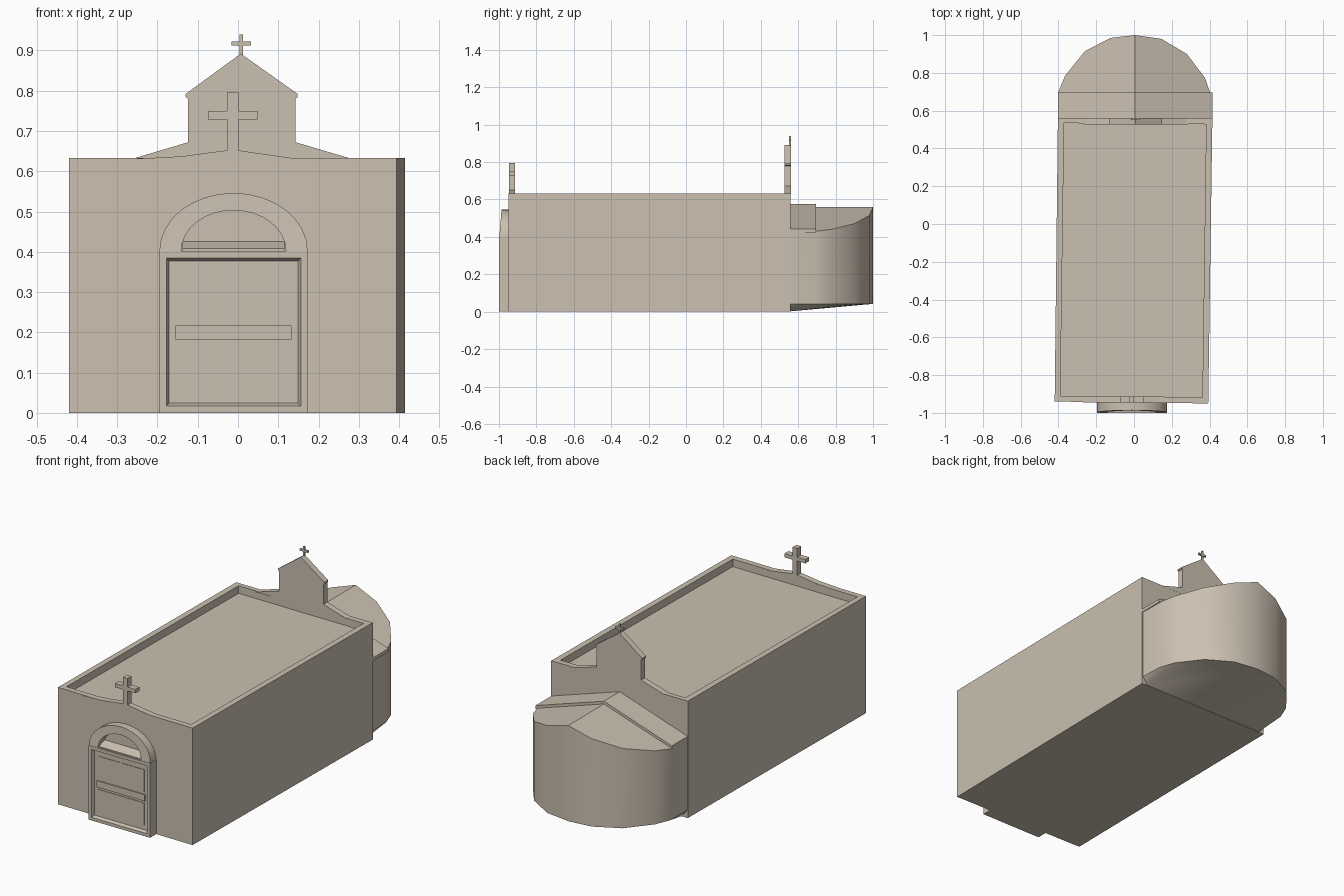
import bpy, bmesh, math

if "Cube" in bpy.data.objects:
    bpy.data.objects.remove(bpy.data.objects["Cube"])

stone = bpy.data.materials.new("warm_stone")
stone.diffuse_color = (0.60, 0.53, 0.44, 1)
stone.use_nodes = True
stone.node_tree.nodes["Principled BSDF"].inputs["Base Color"].default_value = stone.diffuse_color


def make(name, verts, faces, smooth=False):
    me = bpy.data.meshes.new(name)
    me.from_pydata(verts, [], faces)
    bm = bmesh.new()
    bm.from_mesh(me)
    bmesh.ops.recalc_face_normals(bm, faces=bm.faces)
    bm.to_mesh(me)
    bm.free()
    me.materials.append(stone)
    ob = bpy.data.objects.new(name, me)
    bpy.context.collection.objects.link(ob)
    if smooth:
        bpy.ops.object.select_all(action='DESELECT')
        ob.select_set(True)
        bpy.context.view_layer.objects.active = ob
        bpy.ops.object.shade_smooth_by_angle(angle=math.radians(35))
    return ob


def loft(name, rings, smooth=False, closed=False):
    """Join rings of equal length; cap the ends, or close the loop."""
    n = len(rings[0])
    verts = [p for r in rings for p in r]
    faces = []
    for k in range(len(rings) if closed else len(rings) - 1):
        a, b = k * n, ((k + 1) % len(rings)) * n
        faces += [(a + i, a + (i + 1) % n, b + (i + 1) % n, b + i) for i in range(n)]
    if not closed:
        faces += [tuple(range(n)), tuple(range(len(verts) - n, len(verts)))]
    return make(name, verts, faces, smooth)


def prism(name, profile, y0, y1, smooth=False):
    """Extrude an x-z profile along y."""
    return loft(name, [[(x, y, z) for x, z in profile] for y in (y0, y1)], smooth)


def cross(name, cx, half, arm, z0, z1, a0, a1, y0, y1):
    pts = [(half, z0), (half, a0), (arm, a0), (arm, a1), (half, a1), (half, z1)]
    prism(name, [(cx + x, z) for x, z in pts] + [(cx - x, z) for x, z in reversed(pts)], y0, y1)


# Nave: slightly skewed block with a sunken flat roof behind a parapet
outer = [(-0.42, -0.94), (0.393, -0.95), (0.415, 0.56), (-0.403, 0.56)]
inner = [(-0.39, -0.91), (0.362, -0.918), (0.382, 0.528), (-0.37, 0.534)]
loft("nave", [[(x, y, z) for x, y in pts] for pts, z in
              ((outer, 0), (outer, 0.633), (inner, 0.633), (inner, 0.592))])

# Front parapet swell and cross
prism("front_parapet_rise", [(-0.27, 0.63), (-0.14, 0.637), (-0.028, 0.652),
                             (0.0, 0.652), (0.125, 0.634), (0.16, 0.63)], -0.946, -0.913)
cross("front_cross", -0.013, 0.014, 0.062, 0.645, 0.796, 0.728, 0.749, -0.946, -0.913)

# Rear gable with its small cross
prism("rear_gable", [(-0.265, 0.63), (-0.124, 0.672), (-0.124, 0.78), (-0.13, 0.784),
                     (-0.13, 0.792), (0.007, 0.892), (0.148, 0.792), (0.148, 0.784),
                     (0.143, 0.78), (0.143, 0.672), (0.285, 0.63)], 0.527, 0.5605)
cross("rear_cross", 0.008, 0.004, 0.024, 0.885, 0.94, 0.912, 0.922, 0.55, 0.5605)

# Door surround: rectangular frame with bevelled inner edge
def rect(x0, x1, z0, z1, y):
    return [(x0, y, z0), (x1, y, z0), (x1, y, z1), (x0, y, z1)]


loft("door_frame", [rect(-0.196, 0.174, 0, 0.402, -0.935),
                    rect(-0.196, 0.174, 0, 0.402, -1.0),
                    rect(-0.178, 0.156, 0.017, 0.384, -1.0),
                    rect(-0.171, 0.149, 0.024, 0.377, -0.982)])

# Thin door boards: two upper panels, a rail and two lower panels
for side, (x0, x1) in (("left", (-0.15, -0.015)), ("right", (-0.011, 0.128))):
    for part, (z0, z1) in (("lower", (0.05, 0.17)), ("upper", (0.23, 0.35))):
        loft(f"door_{part}_{side}_panel", [rect(x0, x1, z0, z1, y) for y in (-0.98, -0.985)])
loft("door_rail", [rect(-0.155, 0.133, 0.182, 0.217, y) for y in (-0.98, -0.988)])

# Arch over the door: ring leaning slightly back toward its crown
def arc(rx, rz, z0, y0, y1, n=16):
    pts = []
    for i in range(n + 1):
        a = math.pi * i / n
        pts.append((-0.011 + rx * math.cos(a), y0 + (y1 - y0) * math.sin(a), z0 + rz * math.sin(a)))
    return pts


arcs = [arc(0.184, 0.144, 0.402, -0.935, -0.935), arc(0.184, 0.144, 0.402, -0.998, -0.986),
        arc(0.13, 0.101, 0.402, -0.998, -0.988), arc(0.13, 0.101, 0.402, -0.935, -0.935)]
loft("door_arch", arcs, smooth=True, closed=True)

# Sloping sill at the foot of the arch recess
sill = [(-0.992, 0.40), (-0.992, 0.408), (-0.945, 0.426), (-0.94, 0.40)]
loft("arch_sill", [[(x, y, z) for y, z in sill] for x in (-0.138, 0.116)])

# Apse: rounded plan under a gabled roof, with an underside sloping up to its rim
plan = [(-0.40, 0.555), (-0.40, 0.70), (-0.365, 0.785), (-0.26, 0.915), (-0.125, 0.985),
        (0.005, 1.0), (0.145, 0.98), (0.28, 0.90), (0.375, 0.775), (0.405, 0.69), (0.41, 0.555)]
n, mid = len(plan), 5
verts = [(x, y, 0.042) for x, y in plan]
verts += [(x, y, 0.56 - 0.325 * abs(x - 0.005)) for x, y in plan]
verts += [(0.005, 0.555, 0.56), (-0.37, 0.555, 0.002), (0.38, 0.555, 0.002)]
ridge, low_l, low_r = 2 * n, 2 * n + 1, 2 * n + 2
faces = [(i, i + 1, n + i + 1, n + i) for i in range(n - 1)]
faces += [tuple(range(n, n + mid + 1)) + (ridge,), tuple(range(n + mid, 2 * n)) + (ridge,)]
faces += [(i, i + 1, low_l if i < mid else low_r) for i in range(n - 1)]
faces += [(low_l, mid, low_r), (0, n, ridge, 2 * n - 1, n - 1, low_r, low_l)]
make("apse", verts, faces, smooth=True)

# Raised roof strip between the nave and the apse
prism("apse_roof_strip", [(-0.402, 0.442), (0.005, 0.575), (0.415, 0.442),
                          (0.415, 0.424), (0.005, 0.556), (-0.402, 0.424)], 0.556, 0.695)
